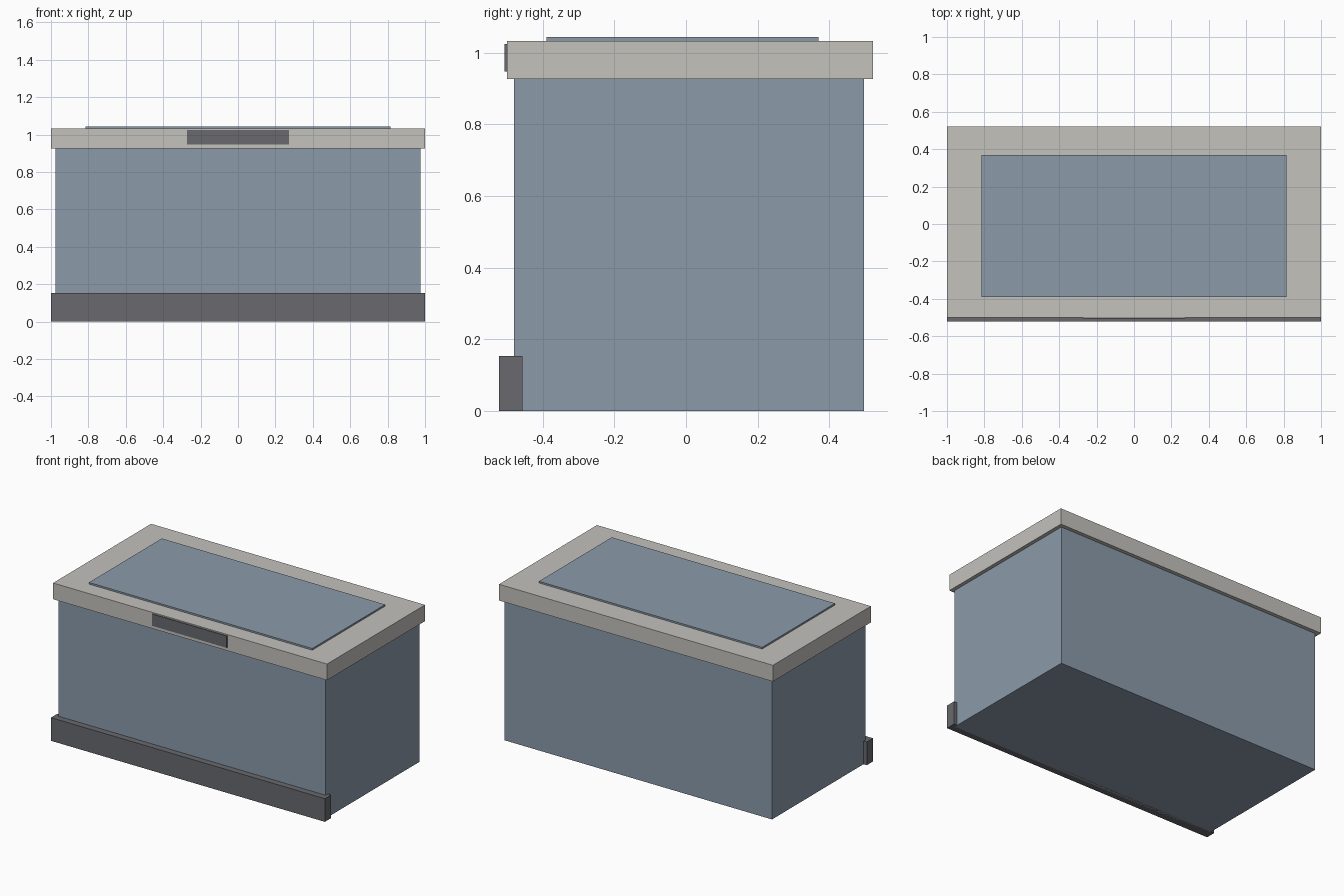
import bpy
import bmesh
from mathutils import Vector

if "Cube" in bpy.data.objects:
    bpy.data.objects.remove(bpy.data.objects["Cube"], do_unlink=True)


def make_material(name, rgb):
    mat = bpy.data.materials.new(name)
    mat.use_nodes = True
    colour = (*rgb, 1.0)
    mat.diffuse_color = colour
    bsdf = mat.node_tree.nodes["Principled BSDF"]
    bsdf.inputs["Base Color"].default_value = colour
    bsdf.inputs["Roughness"].default_value = 0.8
    return mat


def add_box(name, half_width, y_range, z_range, mat):
    """Box symmetric in x, spanning the given y and z ranges."""
    size = Vector((2 * half_width, y_range[1] - y_range[0], z_range[1] - z_range[0]))
    mesh = bpy.data.meshes.new(name)
    bm = bmesh.new()
    bmesh.ops.create_cube(bm, size=1)
    bmesh.ops.scale(bm, vec=size, verts=bm.verts)
    bm.to_mesh(mesh)
    bm.free()
    mesh.materials.append(mat)
    obj = bpy.data.objects.new(name, mesh)
    obj.location = (0, sum(y_range) / 2, sum(z_range) / 2)
    bpy.context.collection.objects.link(obj)
    return obj


blue = make_material("slate blue", (0.258, 0.328, 0.402))
stone = make_material("warm light grey", (0.552, 0.539, 0.503))
dark = make_material("dark grey", (0.138, 0.141, 0.156))

# Main chest
add_box("body", 0.976, (-0.48, 0.497), (0, 0.93), blue)

# Overhanging lid with a raised panel
add_box("lid", 1.0, (-0.50, 0.522), (0.926, 1.033), stone)
add_box("lid_panel", 0.815, (-0.39, 0.37), (1.02, 1.044), blue)

# Front trim: plinth wrapping the lower edge and a thin handle plate
add_box("front_plinth", 1.0, (-0.522, -0.457), (0, 0.153), dark)
add_box("handle_plate", 0.272, (-0.506, -0.499), (0.947, 1.025), dark)
